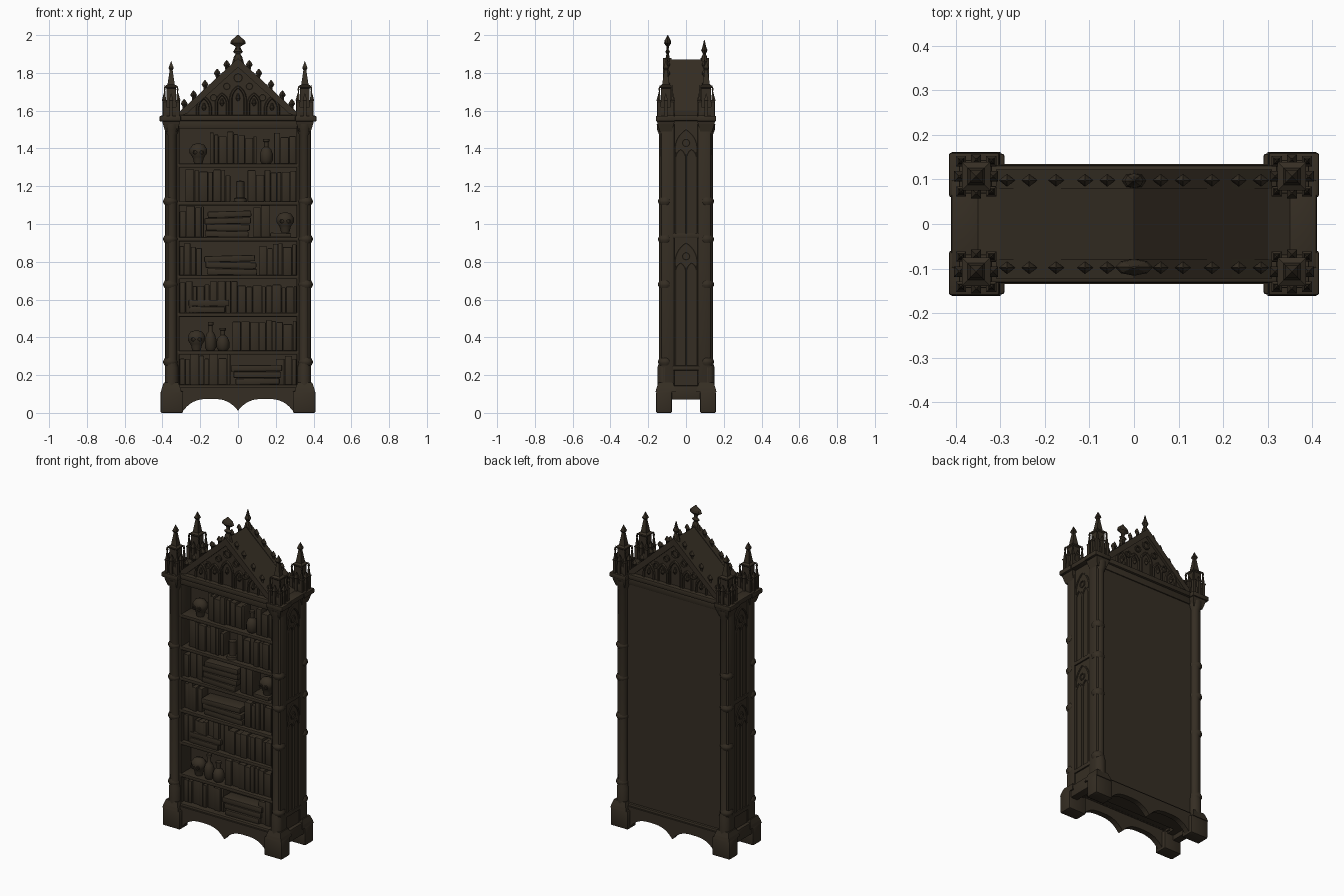
import bpy, bmesh, math, random
from mathutils import Matrix, Vector

old = bpy.data.objects.get("Cube")
if old:
    bpy.data.objects.remove(old, do_unlink=True)
random.seed(4)

wood = bpy.data.materials.new("dark oak")
wood.use_nodes = True
COLOR = (0.036, 0.027, 0.017, 1)
wood.diffuse_color = COLOR
wood.node_tree.nodes["Principled BSDF"].inputs["Base Color"].default_value = COLOR


def add(name, mesh, smooth=False):
    obj = bpy.data.objects.new(name, mesh)
    bpy.context.collection.objects.link(obj)
    mesh.materials.clear()
    mesh.materials.append(wood)
    if smooth:
        bpy.ops.object.select_all(action="DESELECT")
        obj.select_set(True)
        bpy.context.view_layer.objects.active = obj
        bpy.ops.object.shade_smooth_by_angle(angle=math.radians(40))
    return obj


def from_bm(name, bm, smooth=False):
    bmesh.ops.recalc_face_normals(bm, faces=bm.faces)
    mesh = bpy.data.meshes.new(name)
    bm.to_mesh(mesh)
    bm.free()
    return add(name, mesh, smooth)


def box(name, x, y, z, bevel=0.0, tilt=0.0):
    """Box from (low, high) pairs."""
    bm = bmesh.new()
    bmesh.ops.create_cube(bm, size=1)
    size = Vector([p[1] - p[0] for p in (x, y, z)])
    mid = Vector([(p[0] + p[1]) / 2 for p in (x, y, z)])
    bmesh.ops.scale(bm, vec=size, verts=bm.verts)
    if bevel:
        bmesh.ops.bevel(bm, geom=bm.edges[:], offset=bevel, segments=2, affect="EDGES", profile=0.5)
    bmesh.ops.rotate(bm, matrix=Matrix.Rotation(tilt, 3, "Y"), verts=bm.verts)
    bmesh.ops.translate(bm, vec=mid, verts=bm.verts)
    return from_bm(name, bm, bool(bevel))


def prism(name, outline, y0, y1):
    """Outline in x, z pushed along y."""
    bm = bmesh.new()
    face = bm.faces.new([bm.verts.new((x, y0, z)) for x, z in outline])
    out = bmesh.ops.extrude_face_region(bm, geom=[face])["geom"]
    bmesh.ops.translate(bm, vec=(0, y1 - y0, 0), verts=[v for v in out if isinstance(v, bmesh.types.BMVert)])
    return from_bm(name, bm)


def turned(name, x, y, profile, sides=12, flat=1.0, smooth=True):
    """Radius, height profile turned about a vertical axis."""
    bm = bmesh.new()
    rings = []
    for r, z in profile:
        angles = [math.tau * (i + 0.5 * (sides == 4 and flat == 1)) / sides for i in range(sides)]
        rings.append([bm.verts.new((x + r * math.cos(a), y + r * flat * math.sin(a), z)) for a in angles])
    for a, b in zip(rings, rings[1:]):
        for i in range(sides):
            j = (i + 1) % sides
            bm.faces.new((a[i], a[j], b[j], b[i]))
    bm.faces.new(rings[0])
    bm.faces.new(rings[-1])
    return from_bm(name, bm, smooth)


def tube(name, points, radius, closed=False):
    curve = bpy.data.curves.new(name, "CURVE")
    curve.dimensions = "3D"
    curve.bevel_depth = radius
    curve.bevel_resolution = 1
    curve.use_fill_caps = True
    line = curve.splines.new("POLY")
    line.points.add(len(points) - 1)
    for p, co in zip(line.points, points):
        p.co = (*co, 1)
    line.use_cyclic_u = closed
    temp = bpy.data.objects.new(name, curve)
    mesh = bpy.data.meshes.new_from_object(temp)
    bpy.data.objects.remove(temp)
    return add(name, mesh, True)


def lancet(mid, w, foot, spring):
    """Pointed arch as a list of (across, z)."""
    arc = [(-w + 2 * w * math.cos(a), spring + 2 * w * math.sin(a)) for a in [math.pi / 18 * i for i in range(7)]]
    right = [(w, foot)] + arc
    return [(mid + u, z) for u, z in right] + [(mid - u, z) for u, z in right[-2::-1]]


def ring(u, z, r, n=12):
    return [(u + r * math.cos(math.tau * i / n), z + r * math.sin(math.tau * i / n)) for i in range(n)]


# Body, back panel and beams
box("body_core", (-0.37, 0.37), (-0.02, 0.112), (0.1, 1.57))
for s in (-1, 1):
    box("side_panel", sorted((s * 0.31, s * 0.378)), (-0.1, 0.1), (0.1, 1.56))
    box("side_cornice", sorted((s * 0.34, s * 0.41)), (-0.1, 0.1), (1.545, 1.575), 0.006)
    box("side_plinth", sorted((s * 0.35, s * 0.4)), (-0.1, 0.1), (0.07, 0.145), 0.006)
    box("front_jamb", sorted((s * 0.31, s * 0.335)), (-0.115, -0.02), (0.12, 1.53), 0.005)
for s in (-1, 1):
    box("beam", (-0.36, 0.36), sorted((s * 0.085, s * 0.118)), (1.505, 1.55), 0.006)
    box("cornice", (-0.36, 0.36), sorted((s * 0.07, s * 0.132)), (1.545, 1.578), 0.008)

# Arched apron with a centre pendant, front and back
arch = []
for i in range(33):
    x = -0.29 + 0.58 * i / 32
    t = abs(x) / 0.29
    arch.append((x, 0.012 + 0.062 * (1 - abs(2 * t - 1) ** 3.0)))
for s in (-1, 1):
    prism("apron", [(-0.36, 0.0), *arch, (0.36, 0.0), (0.36, 0.135), (-0.36, 0.135)], s * 0.1, s * 0.135)
    box("apron_moulding", (-0.34, 0.34), sorted((s * 0.09, s * 0.125)), (0.125, 0.15), 0.008)

# Corner posts with feet, capitals and pinnacle clusters
PINNACLE = [(1, 0), (1, 0.45), (1.25, 0.47), (1.25, 0.5), (0.75, 0.53), (0.3, 0.82), (0.55, 0.86), (0.4, 0.9), (0.02, 1)]
for sx in (-1, 1):
    for sy in (-1, 1):
        cx, cy = sx * 0.354, sy * 0.107
        box("foot", sorted((sx * 0.29, sx * 0.41)), sorted((sy * 0.075, sy * 0.158)), (0, 0.115), 0.007)
        turned("foot_slope", cx, cy, [(0.077, 0.11), (0.07, 0.13), (0.055, 0.16)], 4, smooth=False)
        box("post", sorted((sx * 0.325, sx * 0.386)), sorted((sy * 0.06, sy * 0.132)), (0.1, 1.54), 0.012)
        turned("post_shaft", sx * 0.351, sy * 0.115, [(0.036, 0.13), (0.036, 0.24), (0.027, 0.27), (0.027, 1.47),
               (0.038, 1.5), (0.04, 1.53)])
        for z in (0.27, 0.68, 0.92, 1.12):
            turned("post_collar", sx * 0.358, sy * 0.11, [(0.03, z - 0.02), (0.038, z - 0.005), (0.038, z + 0.005), (0.03, z + 0.02)])
        turned("capital", cx, cy, [(0.045, 1.49), (0.062, 1.53), (0.066, 1.545)], 4, smooth=False)
        box("capital_slab", sorted((sx * 0.302, sx * 0.415)), sorted((sy * 0.06, sy * 0.16)), (1.543, 1.572), 0.005)
        box("pinnacle_block", sorted((sx * 0.318, sx * 0.392)), sorted((sy * 0.068, sy * 0.144)), (1.57, 1.62), 0.004)
        turned("main_pinnacle", cx, cy, [(0.036 * r, 1.6 + 0.262 * z) for r, z in PINNACLE], 4, smooth=False)
        for dx in (-1, 1):
            for dy in (-1, 1):
                turned("corner_pinnacle", cx + dx * 0.034, cy + dy * 0.034,
                       [(0.013 * r, 1.57 + 0.165 * z) for r, z in PINNACLE], 4, smooth=False)
        for d in (-1, 1):
            for name, co in (("x", (cx + d * 0.038, cy)), ("y", (cx, cy + d * 0.038))):
                prismatic = [(0.012, 1.57), (0.012, 1.65), (0.016, 1.655), (0.002, 1.69)]
                turned("pinnacle_gablet", *co, prismatic, 4, smooth=False)

# Roof and gables
prism("roof", [(-0.36, 1.57), (0.36, 1.57), (0.3, 1.6), (0, 1.872), (-0.3, 1.6)], -0.085, 0.085)
for s in (-1, 1):
    prism("gable_wall", [(-0.3, 1.57), (0.3, 1.57), (0.28, 1.6), (0, 1.85), (-0.28, 1.6)], s * 0.075, s * 0.104)
    for d in (-1, 1):
        rake = [(d * 0.31, 1.57), (d * 0.31, 1.595), (d * 0.22, 1.675), (0, 1.878), (0, 1.83), (d * 0.21, 1.64), (d * 0.27, 1.585)]
        prism("gable_rake", rake, s * 0.078, s * 0.122)
        for x in (0.06, 0.11, 0.175, 0.235, 0.285):
            z = 1.872 - 0.915 * x
            turned("crocket", d * x, s * 0.098, [(0.007, z - 0.01), (0.008, z + 0.012), (0.018, z + 0.025), (0.013, z + 0.036),
                   (0.002, z + 0.05)], 4, 0.8, False)
    for mid, w, spring in ((0, 0.038, 1.66), (-0.085, 0.03, 1.635), (0.085, 0.03, 1.635), (-0.18, 0.034, 1.61), (0.18, 0.034, 1.61)):
        tube("gable_tracery", [(u, s * 0.107, z) for u, z in lancet(mid, w, 1.575, spring)], 0.008)
        turned("tracery_bud", mid, s * 0.107, [(0.004, spring - 0.01), (0.013, spring + 0.005), (0.004, spring + 0.03)], 8)
    for u, z, r in ((0, 1.775, 0.022), (-0.06, 1.73, 0.017), (0.06, 1.73, 0.017), (-0.13, 1.67, 0.017), (0.13, 1.67, 0.017)):
        tube("gable_roundel", [(a, s * 0.107, b) for a, b in ring(u, z, r)], 0.006, True)

# Ridge finials, the front one broad and flat
turned("front_finial", 0, -0.097, [(0.032, 1.85), (0.022, 1.885), (0.013, 1.9), (0.027, 1.912), (0.012, 1.925), (0.014, 1.94),
       (0.042, 1.957), (0.036, 1.972), (0.014, 1.99), (0.004, 2.0)], 8, 0.45, False)
turned("back_finial", 0, 0.097, [(0.028, 1.85), (0.016, 1.89), (0.009, 1.9), (0.021, 1.92), (0.013, 1.935), (0.002, 1.975)], 8, 0.8, False)

# Carved tracery on the sides
for s in (-1, 1):
    X = s * 0.379
    for foot, top in ((0.25, 0.9), (0.95, 1.5)):
        shapes = [lancet(m, 0.026, foot, top - 0.15) for m in (-0.029, 0.029)]
        shapes.append(lancet(0, 0.058, foot, top - 0.1))
        for shape in shapes:
            tube("side_tracery", [(X, u, z) for u, z in shape], 0.006)
        tube("side_roundel", [(X, u, z) for u, z in ring(0, top - 0.07, 0.019)], 0.005, True)
        box("side_rail", sorted((s * 0.37, s * 0.386)), (-0.07, 0.07), (foot - 0.025, foot), 0.004)

# Shelves
LEVELS = [0.14, 0.32, 0.52, 0.72, 0.92, 1.11, 1.31]
for z in LEVELS:
    box("shelf", (-0.325, 0.325), (-0.116, 0), (z - 0.012, z + 0.01), 0.005)


def books(x0, x1, z):
    while x1 - x0 > 0.012:
        w = min(random.uniform(0.022, 0.05), x1 - x0)
        h = random.uniform(0.135, 0.172)
        box("book", (x0 + 0.001, x0 + w - 0.001), (random.uniform(-0.096, -0.08), 0), (z, z + h), 0.004)
        x0 += w


def stack(x0, x1, z, count, thick=0.035):
    for i in range(count):
        box("lying_book", (x0 + random.uniform(0, 0.03), x1 - random.uniform(0, 0.03)), (random.uniform(-0.108, -0.1), 0),
            (z + i * thick, z + (i + 1) * thick - 0.002), 0.005, random.uniform(-0.03, 0.03))


def bottle(x, z, h, r=0.03):
    turned("bottle", x, -0.075, [(a * r, z + b * h) for a, b in
           ((0.7, 0), (1, 0.12), (1, 0.4), (0.75, 0.58), (0.35, 0.68), (0.35, 0.88), (0.5, 0.9), (0.5, 1))])


def skull(x, z):
    turned("skull", x, -0.07, [(0.022, z), (0.028, z + 0.025), (0.032, z + 0.035), (0.046, z + 0.055), (0.046, z + 0.078),
           (0.03, z + 0.1), (0.004, z + 0.108)], 14, 0.85)
    for d in (-1, 1):
        tube("eye_socket", [(a, -0.108, b) for a, b in ring(x + d * 0.017, z + 0.06, 0.01, 8)], 0.004, True)


# Shelf contents: rows of books, lying stacks and curios
ROWS = [[(-0.31, -0.04), (0.2, 0.31)], [(-0.03, 0.31)], [(-0.31, 0.31)], [(-0.31, -0.19), (0.11, 0.31)],
        [(-0.31, -0.18), (0.08, 0.17)], [(-0.28, -0.04), (0.05, 0.31)], [(-0.15, 0.1), (0.19, 0.31)]]
for z, spans in zip(LEVELS, ROWS):
    for a, b in spans:
        books(a, b, z + 0.008)
stack(-0.04, 0.24, 0.15, 3)
stack(-0.28, -0.04, 0.53, 2)
stack(-0.19, 0.11, 0.73, 3)
stack(-0.18, 0.08, 0.93, 4)
stack(0.17, 0.31, 0.93, 1, 0.025)
for x, z in ((-0.22, 0.33), (0.25, 0.955), (-0.21, 1.32)):
    skull(x, z)
bottle(-0.145, 0.33, 0.15)
bottle(-0.08, 0.33, 0.12, 0.034)
bottle(0.15, 1.32, 0.13, 0.034)
turned("candle", 0.012, -0.07, [(0.035, 1.12), (0.032, 1.135), (0.022, 1.14), (0.022, 1.225), (0.004, 1.23)])
